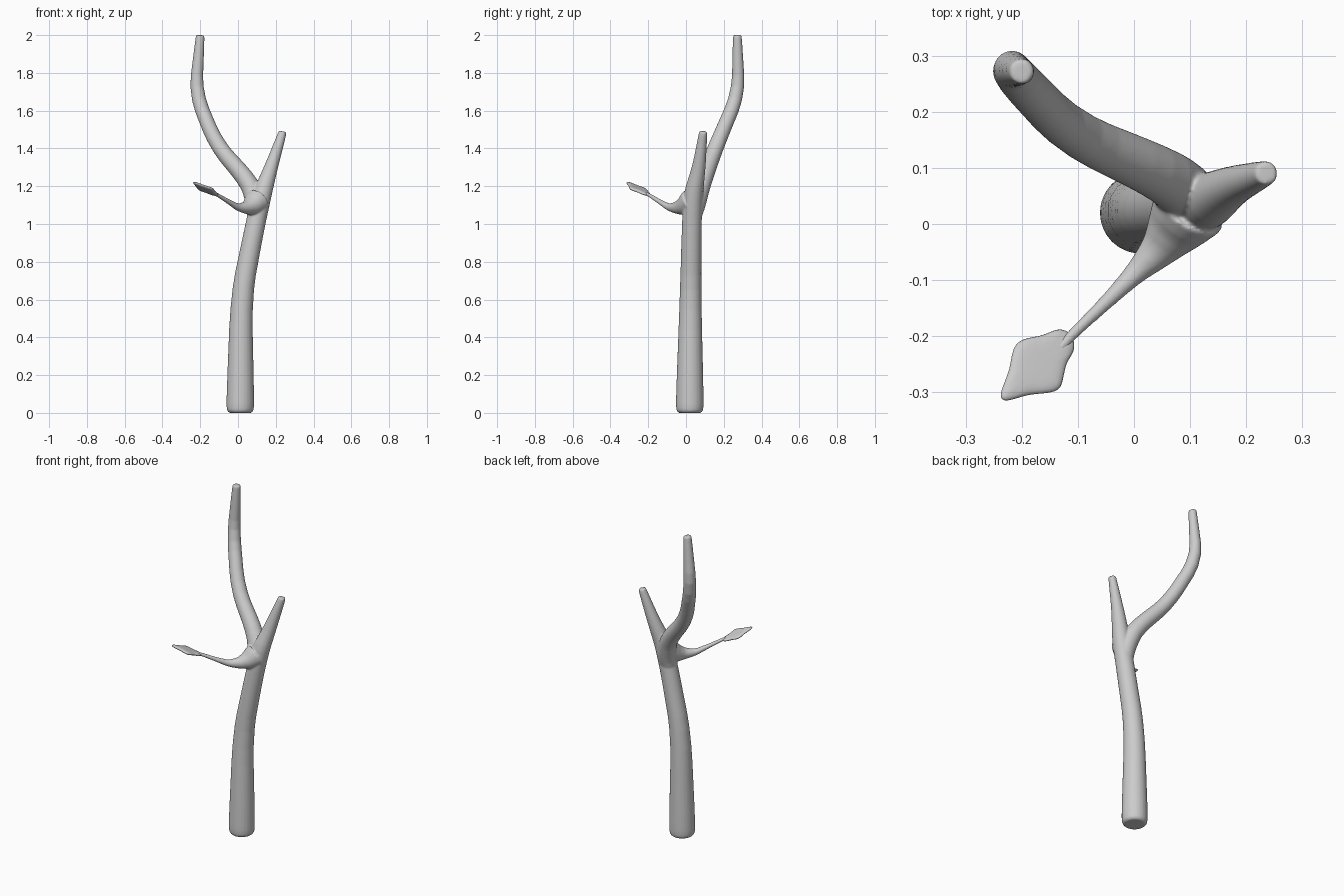
import bpy, bmesh, math
from mathutils import Vector

if "Cube" in bpy.data.objects:
    bpy.data.objects.remove(bpy.data.objects["Cube"])


def soften(pts, rounds=2):
    # corner cutting on (x, y, z, radius) points, keeping the ends
    pts = [Vector(p) for p in pts]
    for _ in range(rounds):
        out = [pts[0]]
        for a, b in zip(pts, pts[1:]):
            out += [a.lerp(b, 0.2), a.lerp(b, 0.8)]
        pts = out + [pts[-1]]
    return pts


def limb(bm, pts, sides=24):
    # closed tapering tube along a path
    pts = soften(pts)
    rings = []
    side = Vector((1, 0, 0))
    for i, p in enumerate(pts):
        d = (pts[min(i + 1, len(pts) - 1)].xyz - pts[max(i - 1, 0)].xyz).normalized()
        side = (side - d * side.dot(d)).normalized()
        up = d.cross(side)
        rings.append([bm.verts.new(p.xyz + p.w * (math.cos(t) * side + math.sin(t) * up))
                      for t in (2 * math.pi * k / sides for k in range(sides))])
    for a, b in zip(rings, rings[1:]):
        for k in range(sides):
            n = (k + 1) % sides
            bm.faces.new((a[k], a[n], b[n], b[k]))
    bm.faces.new(rings[0][::-1])
    bm.faces.new(rings[-1])


def finish(bm, name):
    bmesh.ops.recalc_face_normals(bm, faces=bm.faces)
    me = bpy.data.meshes.new(name)
    bm.to_mesh(me)
    bm.free()
    me.shade_smooth()
    ob = bpy.data.objects.new(name, me)
    bpy.context.collection.objects.link(ob)
    return ob


# trunk with its right, left and twig branches, fused into one skin
bm = bmesh.new()
limb(bm, [(.012, .02, 0, .058), (.012, .02, .012, .071), (.012, .02, .06, .074),
          (.017, .024, .62, .057), (.088, .03, .98, .052), (.125, .037, 1.15, .052),
          (.175, .068, 1.3, .036), (.233, .09, 1.475, .023), (.236, .091, 1.49, .02)])
limb(bm, [(.09, .03, 1.0, .04), (.1, .048, 1.1, .055), (.06, .085, 1.22, .049),
          (-.115, .163, 1.42, .041), (-.225, .278, 1.69, .037),
          (-.201, .272, 1.985, .024), (-.2, .272, 2.0, .021)])
limb(bm, [(.1, .03, 1.12, .07), (.075, -.005, 1.097, .055), (.045, -.045, 1.086, .034),
          (0, -.09, 1.088, .019), (-.05, -.14, 1.118, .013),
          (-.11, -.197, 1.155, .010), (-.14, -.23, 1.168, .010)])
tree = finish(bm, "trunk_and_branches")
rm = tree.modifiers.new("fuse", 'REMESH')
rm.mode = 'VOXEL'
rm.voxel_size = 0.0042
rm.use_smooth_shade = True
sm = tree.modifiers.new("soften", 'SMOOTH')
sm.factor = 0.5
sm.iterations = 10

# leaf: outline on a slope rising away from the twig
outline = [(-.232, -.322), (-.19, -.303), (-.133, -.304), (-.125, -.28), (-.12, -.245),
           (-.102, -.226), (-.106, -.198), (-.12, -.186), (-.14, -.185), (-.165, -.2),
           (-.219, -.203), (-.22, -.26), (-.246, -.308)]
bm = bmesh.new()
ring = [bm.verts.new((x, y, 1.062 - .29 * (x + y))) for x, y in outline]
hub = bm.verts.new((-.168, -.252, 1.062 + .29 * .42))
for i, v in enumerate(ring):
    bm.faces.new((v, ring[(i + 1) % len(ring)], hub))
leaf = finish(bm, "leaf")
so = leaf.modifiers.new("thickness", 'SOLIDIFY')
so.thickness = 0.018
so.offset = 0
ss = leaf.modifiers.new("round", 'SUBSURF')
ss.levels = ss.render_levels = 2
